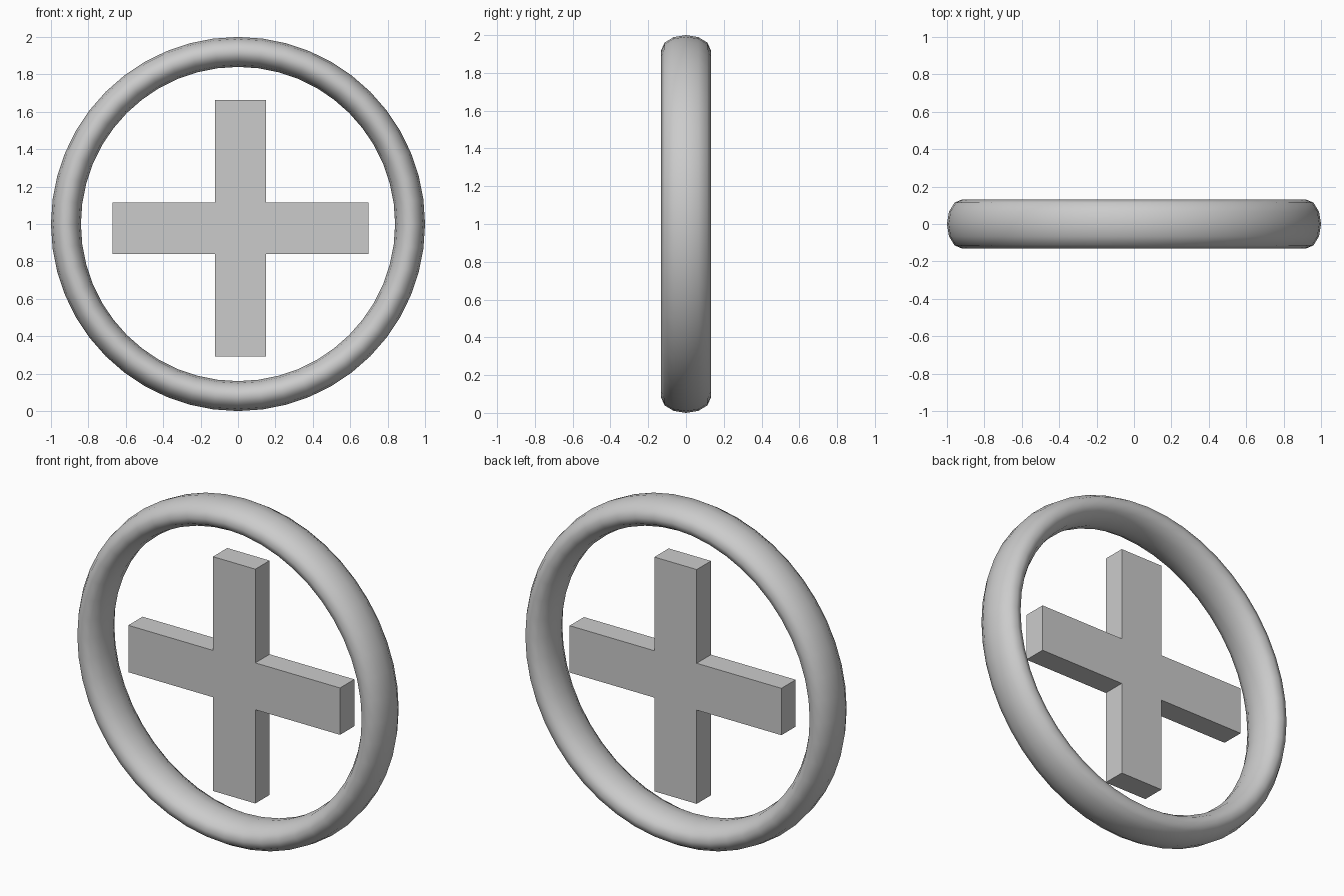
import bpy, bmesh, math
from mathutils import Matrix

if "Cube" in bpy.data.objects:
    bpy.data.objects.remove(bpy.data.objects["Cube"])

# Outer ring: torus stood upright, its section stretched front to back
bpy.ops.mesh.primitive_torus_add(major_segments=48, minor_segments=12,
                                 major_radius=0.92, minor_radius=0.08)
ring = bpy.context.object
ring.name = ring.data.name = "outer_ring"
ring.data.transform(Matrix.Translation((0, 0, 1))
                    @ Matrix.Rotation(math.pi / 2, 4, 'X')
                    @ Matrix.Diagonal((1, 1, 1.64, 1)))
ring.data.shade_smooth()

# Plus-shaped centre: one arm outline turned four times, then extruded
cx, cz, half, reach = 0.013, 0.977, 0.137, 0.685
y_front, y_back = -0.054, 0.078
arm = [(half, -half), (reach, -half), (reach, half)]
bm = bmesh.new()
outline = []
for i in range(4):
    c, s = round(math.cos(i * math.pi / 2)), round(math.sin(i * math.pi / 2))
    for u, v in arm:
        outline.append(bm.verts.new((cx + c * u - s * v, y_front,
                                     cz + s * u + c * v)))
face = bm.faces.new(outline)
ext = bmesh.ops.extrude_face_region(bm, geom=[face], use_keep_orig=True)
verts = [g for g in ext["geom"] if isinstance(g, bmesh.types.BMVert)]
bmesh.ops.translate(bm, verts=verts, vec=(0, y_back - y_front, 0))
bmesh.ops.recalc_face_normals(bm, faces=bm.faces[:])
mesh = bpy.data.meshes.new("centre_cross")
bm.to_mesh(mesh)
bm.free()
cross = bpy.data.objects.new("centre_cross", mesh)
bpy.context.collection.objects.link(cross)
